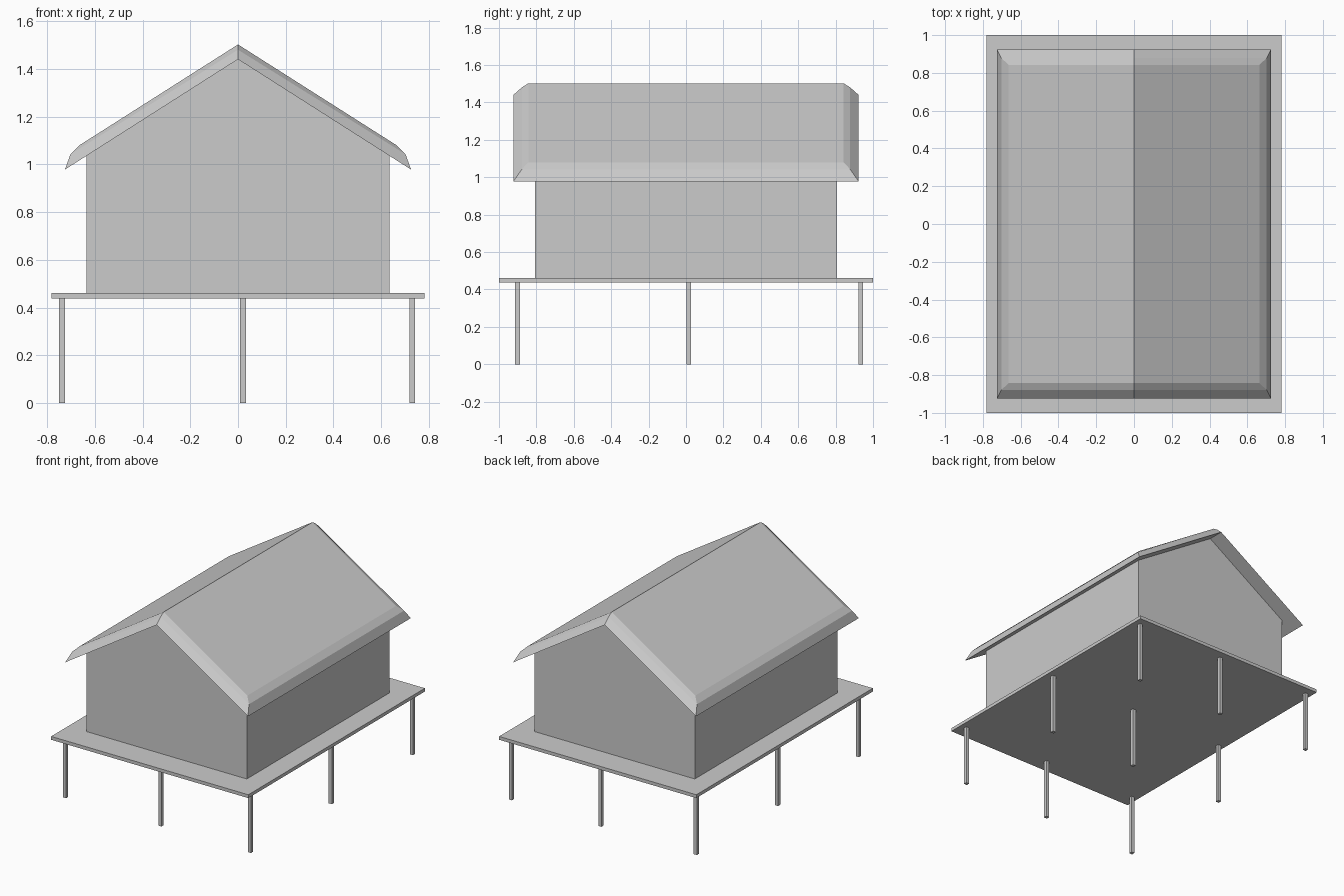
import bpy
import bmesh

cube = bpy.data.objects.get("Cube")
if cube:
    bpy.data.objects.remove(cube, do_unlink=True)

# Single plain grey for the whole building
grey = bpy.data.materials.new("light_grey")
grey.use_nodes = True
colour = (0.6, 0.6, 0.6, 1)
grey.diffuse_color = colour
grey.node_tree.nodes["Principled BSDF"].inputs["Base Color"].default_value = colour


def finish(name, bm):
    bmesh.ops.recalc_face_normals(bm, faces=bm.faces)
    mesh = bpy.data.meshes.new(name)
    bm.to_mesh(mesh)
    bm.free()
    mesh.materials.append(grey)
    obj = bpy.data.objects.new(name, mesh)
    bpy.context.collection.objects.link(obj)
    return obj


def box(name, centre, size):
    bm = bmesh.new()
    bmesh.ops.create_cube(bm, size=1)
    for v in bm.verts:
        v.co = [c + s * p for c, s, p in zip(centre, size, v.co)]
    return finish(name, bm)


DECK_BOTTOM, DECK_TOP = 0.437, 0.461
EAVE_X, EAVE_Z, RIDGE_Z = 0.725, 0.978, 1.44

# Deck
box("deck", (0, 0, (DECK_BOTTOM + DECK_TOP) / 2), (1.564, 2, DECK_TOP - DECK_BOTTOM))

# Three by three grid of stilts
for row, y in enumerate((-0.901, 0.015, 0.935)):
    for col, x in enumerate((-0.737, 0.02, 0.73)):
        box(f"stilt_{row}_{col}", (x, y, DECK_BOTTOM / 2), (0.025, 0.025, DECK_BOTTOM))

# Walls: a gabled profile pushed from front to back, meeting the roof underside
wx, wy = 0.635, 0.807
wall_top = RIDGE_Z - (RIDGE_Z - EAVE_Z) * wx / EAVE_X
profile = [(-wx, DECK_TOP), (wx, DECK_TOP), (wx, wall_top), (0, RIDGE_Z), (-wx, wall_top)]
bm = bmesh.new()
gable = bm.faces.new([bm.verts.new((x, -wy, z)) for x, z in profile])
back = bmesh.ops.extrude_face_region(bm, geom=[gable], use_keep_orig=True)
moved = [v for v in back["geom"] if isinstance(v, bmesh.types.BMVert)]
bmesh.ops.translate(bm, verts=moved, vec=(0, 2 * wy, 0))
finish("walls", bm)

# Roof: stacked outlines (half width, half length, eave height, ridge height)
levels = [(EAVE_X, 0.923, EAVE_Z, RIDGE_Z), (0.702, 0.878, 1.042, 1.48), (0.664, 0.843, 1.08, 1.502)]
bm = bmesh.new()
rings = []
for w, l, eave, ridge in levels:
    outline = [(-w, -l, eave), (0, -l, ridge), (w, -l, eave),
               (w, l, eave), (0, l, ridge), (-w, l, eave)]
    rings.append([bm.verts.new(p) for p in outline])
for low, high in zip(rings, rings[1:]):
    for i in range(6):
        j = (i + 1) % 6
        bm.faces.new((low[i], low[j], high[j], high[i]))
for ring in (rings[0], rings[-1]):
    bm.faces.new((ring[0], ring[1], ring[4], ring[5]))
    bm.faces.new((ring[1], ring[2], ring[3], ring[4]))
finish("roof", bm)
